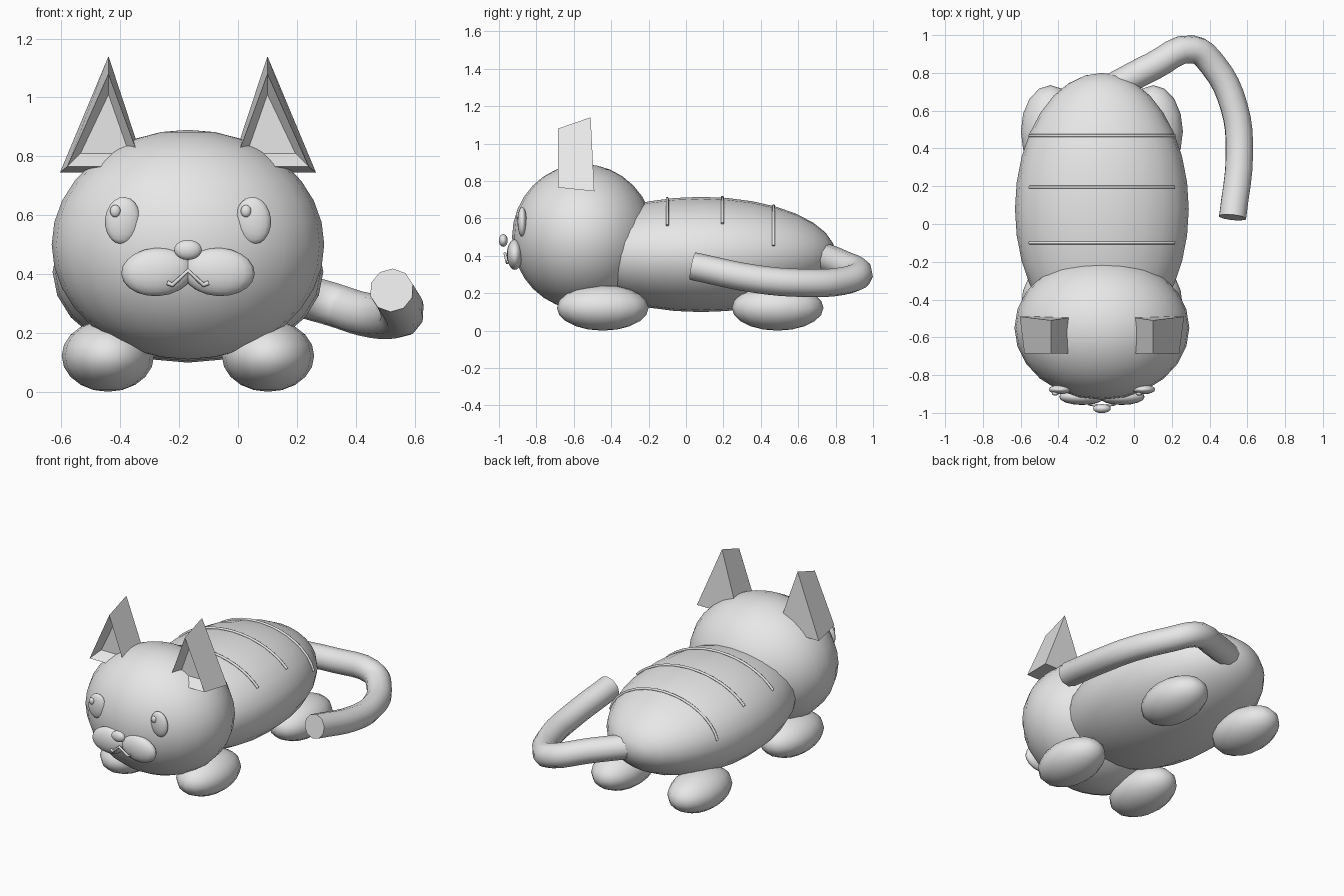
import bpy
import bmesh
from math import asin, cos, sin, sqrt, pi, radians
from mathutils import Matrix, Vector

cube = bpy.data.objects.get("Cube")
if cube:
    bpy.data.objects.remove(cube, do_unlink=True)

grey = bpy.data.materials.new("light_grey")
grey.use_nodes = True
grey.diffuse_color = (0.8, 0.8, 0.8, 1)
grey.node_tree.nodes["Principled BSDF"].inputs["Base Color"].default_value = (0.8, 0.8, 0.8, 1)

MID = -0.17                      # the cat's own plane of symmetry
SIDES = (("right", -1), ("left", 1))


def finish(obj, angle=60):
    """Give an object its material and smooth shading."""
    obj.data.materials.clear()
    obj.data.materials.append(grey)
    bpy.ops.object.select_all(action="DESELECT")
    obj.select_set(True)
    bpy.context.view_layer.objects.active = obj
    bpy.ops.object.shade_smooth_by_angle(angle=radians(angle))
    return obj


def mesh_object(name, bm, angle=60):
    bmesh.ops.recalc_face_normals(bm, faces=bm.faces)
    mesh = bpy.data.meshes.new(name)
    bm.to_mesh(mesh)
    bm.free()
    obj = bpy.data.objects.new(name, mesh)
    bpy.context.collection.objects.link(obj)
    return finish(obj, angle)


def ellipsoid(name, center, radii, segments=24, rings=12, along_y=False, roll=0):
    bm = bmesh.new()
    bmesh.ops.create_uvsphere(bm, u_segments=segments, v_segments=rings, radius=1)
    if along_y:
        bm.transform(Matrix.Rotation(pi / 2, 4, "X"))
    bm.transform(Matrix.Translation(center) @ Matrix.Rotation(roll, 4, "Y")
                 @ Matrix.Diagonal((*radii, 1)))
    return mesh_object(name, bm)


def tube(name, points, radius, sides=8, smooth=False):
    """Capped tube through the points."""
    curve = bpy.data.curves.new(name, "CURVE")
    curve.dimensions = "3D"
    curve.bevel_depth = radius
    curve.bevel_resolution = (sides - 4) // 2
    curve.use_fill_caps = True
    curve.resolution_u = 4
    spline = curve.splines.new("BEZIER" if smooth else "POLY")
    if smooth:
        spline.bezier_points.add(len(points) - 1)
        for bp, p in zip(spline.bezier_points, points):
            bp.co = p
            bp.handle_left_type = bp.handle_right_type = "AUTO"
    else:
        spline.points.add(len(points) - 1)
        for sp, p in zip(spline.points, points):
            sp.co = (*p, 1)
    obj = bpy.data.objects.new(name, curve)
    bpy.context.collection.objects.link(obj)
    bpy.ops.object.select_all(action="DESELECT")
    obj.select_set(True)
    bpy.context.view_layer.objects.active = obj
    bpy.ops.object.convert(target="MESH")
    return finish(bpy.context.object)


# Body and head
BODY = Vector((MID, 0.08, 0.407))
BODY_R = Vector((0.46, 0.72, 0.308))
ellipsoid("body", BODY, BODY_R, 24, 16, along_y=True)
ellipsoid("head", (MID, -0.55, 0.5), (0.463, 0.38, 0.39), 24, 16)

# Paws
for side, s in SIDES:
    for end, y in (("front", -0.445), ("back", 0.49)):
        ellipsoid(f"{end}_{side}_paw", (MID + s * 0.272, y, 0.122),
                  (0.157, 0.245, 0.122), 16, 10)


# Ears: tapered triangular wedges with a sunken front
def ear(name, s):
    # each ring: y, base z, outer x, inner x, tip z (x measured from the middle)
    rings = ((-0.49, 0.745, 0.435, 0.14, 1.14),
             (-0.685, 0.765, 0.41, 0.155, 1.08),
             (-0.63, 0.81, 0.365, 0.20, 1.01))
    bm = bmesh.new()
    loops = []
    for i, (y, z, outer, inner, tip) in enumerate(rings):
        tip_y = y - 0.02 if i == 0 else y
        loops.append([bm.verts.new((MID + s * x, yy, h)) for x, yy, h in
                      ((outer, y, z), (inner, y, z), (0.27, tip_y, tip))])
    for a, b in zip(loops, loops[1:]):
        for i in range(3):
            j = (i + 1) % 3
            bm.faces.new((a[i], a[j], b[j], b[i]))
    bm.faces.new(loops[0])
    bm.faces.new(loops[-1])
    mesh_object(name, bm, 30)


for side, s in SIDES:
    ear(f"{side}_ear", s)

# Face: eyes with highlights, cheeks, nose and mouth
for side, s in SIDES:
    x = MID + s * 0.222
    ellipsoid(f"{side}_eye", (x, -0.876, 0.582), (0.06, 0.025, 0.08), 16, 10, roll=-s * 0.1)
    ellipsoid(f"{side}_eye_highlight", (x - 0.025, -0.897, 0.614), (0.018, 0.012, 0.021), 12, 8)
    ellipsoid(f"{side}_cheek", (MID + s * 0.105, -0.915, 0.407), (0.122, 0.043, 0.082),
              16, 10, roll=s * 0.06)
ellipsoid("nose", (MID, -0.977, 0.482), (0.047, 0.024, 0.034), 16, 10)
tube("mouth", [(MID + x, y, z) for x, y, z in
               ((-0.07, -0.953, 0.37), (-0.052, -0.956, 0.363), (0, -0.968, 0.412),
                (0.052, -0.956, 0.363), (0.07, -0.953, 0.37))], 0.008)

# Back stripes following the body's cross-section
for name, y in (("front", -0.1), ("middle", 0.195), ("rear", 0.468)):
    k = sqrt(1 - ((y - BODY.y) / BODY_R.y) ** 2) * 1.005
    a, c = BODY_R.x * k, BODY_R.z * k
    reach = asin(min(0.383 / a, 1))
    tube(f"{name}_stripe", [(MID + a * sin(t), y, BODY.z + c * cos(t))
                            for t in (reach * i / 8 for i in range(-8, 9))], 0.008)

# Tail curling round to the left
tube("tail", [(-0.12, 0.72, 0.4), (0.1, 0.835, 0.355), (0.31, 0.925, 0.3), (0.42, 0.84, 0.265),
              (0.53, 0.62, 0.255), (0.558, 0.38, 0.275), (0.522, 0.035, 0.345)],
     0.075, 10, smooth=True)
